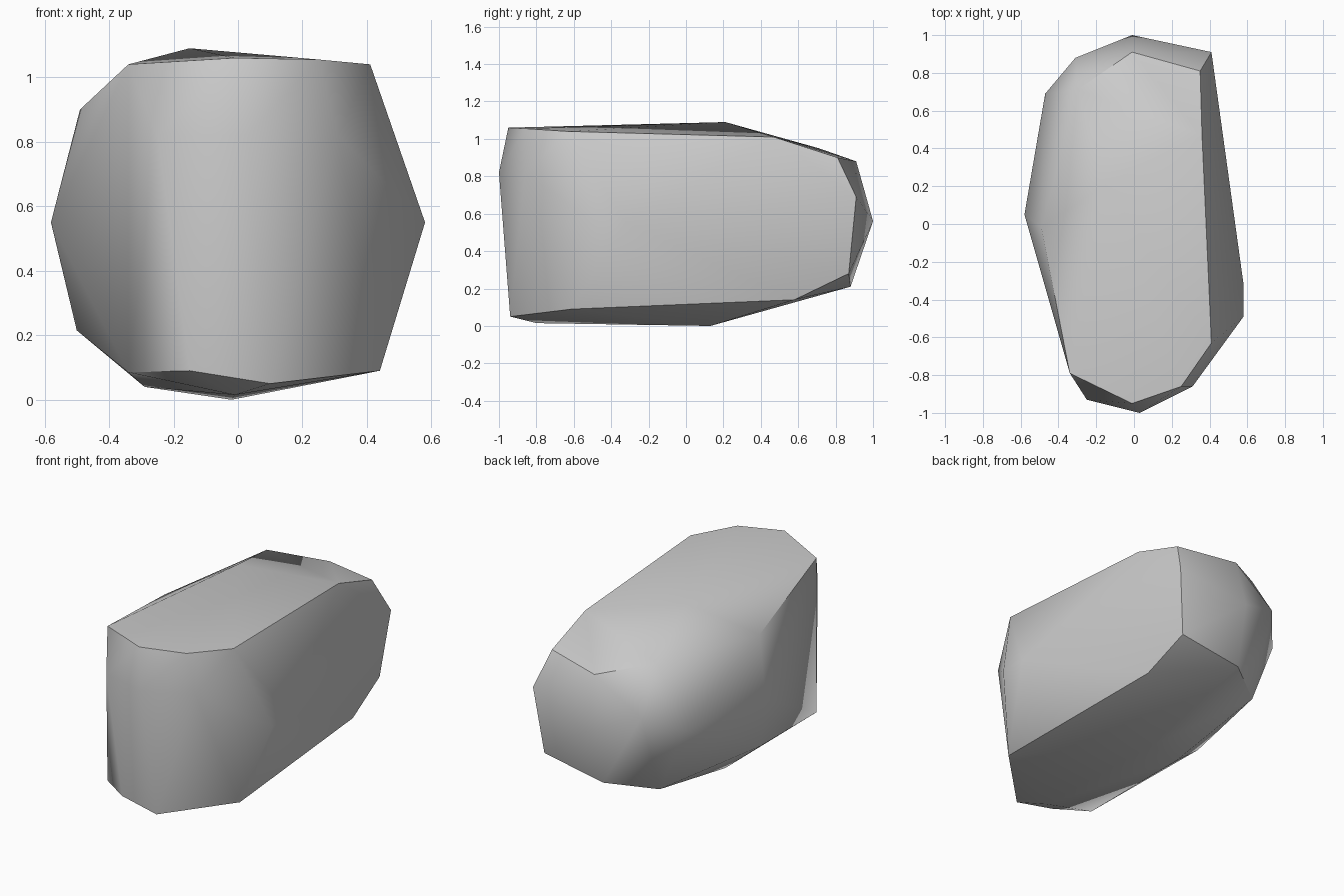
import bpy
import bmesh
from math import radians
from mathutils import Vector

default_cube = bpy.data.objects.get("Cube")
if default_cube:
    bpy.data.objects.remove(default_cube, do_unlink=True)


def make_material(name, color):
    """One flat, matte colour."""
    material = bpy.data.materials.new(name)
    material.use_nodes = True
    material.diffuse_color = color
    shader = material.node_tree.nodes["Principled BSDF"]
    shader.inputs["Base Color"].default_value = color
    shader.inputs["Roughness"].default_value = 0.9
    return material


def make_hull(name, corner_groups, material, crease_angle):
    """Wrap a convex skin round the corner groups, given in hundredths of a unit."""
    bm = bmesh.new()
    for corners in corner_groups:
        for corner in corners:
            bm.verts.new(Vector(corner) * 0.01)

    # Skin the corners, then drop anything that fell inside the skin
    hull = bmesh.ops.convex_hull(bm, input=bm.verts[:])
    leftovers = set(hull["geom_interior"]) | set(hull["geom_unused"])
    stray = [item for item in leftovers if isinstance(item, bmesh.types.BMVert)]
    bmesh.ops.delete(bm, geom=stray, context="VERTS")
    bmesh.ops.recalc_face_normals(bm, faces=bm.faces[:])

    mesh = bpy.data.meshes.new(name)
    bm.to_mesh(mesh)
    bm.free()
    mesh.materials.append(material)
    part = bpy.data.objects.new(name, mesh)
    bpy.context.collection.objects.link(part)

    # Soft facets with crisp edges only at the strong breaks
    bpy.ops.object.select_all(action="DESELECT")
    part.select_set(True)
    bpy.context.view_layer.objects.active = part
    bpy.ops.object.shade_smooth_by_angle(angle=crease_angle)
    return part


# Top: a shallow peak and the rim round it
top_rim = [
    (-15, 21, 109), (-1, 91, 88), (35, 81, 90), (36, 47, 101),
    (41, -63, 104), (25, -86, 105.5), (-1, -95, 106),
    (-34, -79, 104), (-49, -2, 90), (-30, 71, 95),
]

# Shoulders: the bulging front brow and the upper back corners
shoulders = [(-25, -93, 82), (3, -100, 82), (31, -86, 82), (41, 91, 69), (-31, 88, 68)]

# Belt: the widest points at half height
belt = [(58, -49, 55), (58, -32, 55), (-1, 100, 56), (-47, 69, 57), (-58, 5, 55)]

# Lower rim: where the sides turn under
lower_rim = [
    (36, 87, 28), (-5, 88, 21), (-31, 70, 17), (-50, -2, 21.5), (-34, -79, 8.5),
    (-15, -92, 9), (10, -94, 5), (44, -61, 9), (38, 58, 14),
]

# Underside: the nearly flat resting face
underside = [(-29, 3, 4), (-2, 13, 0), (-1, -80, 1.5)]

stone_grey = make_material("stone grey", (0.6, 0.6, 0.6, 1))
make_hull("boulder", [top_rim, shoulders, belt, lower_rim, underside],
          stone_grey, radians(40))
